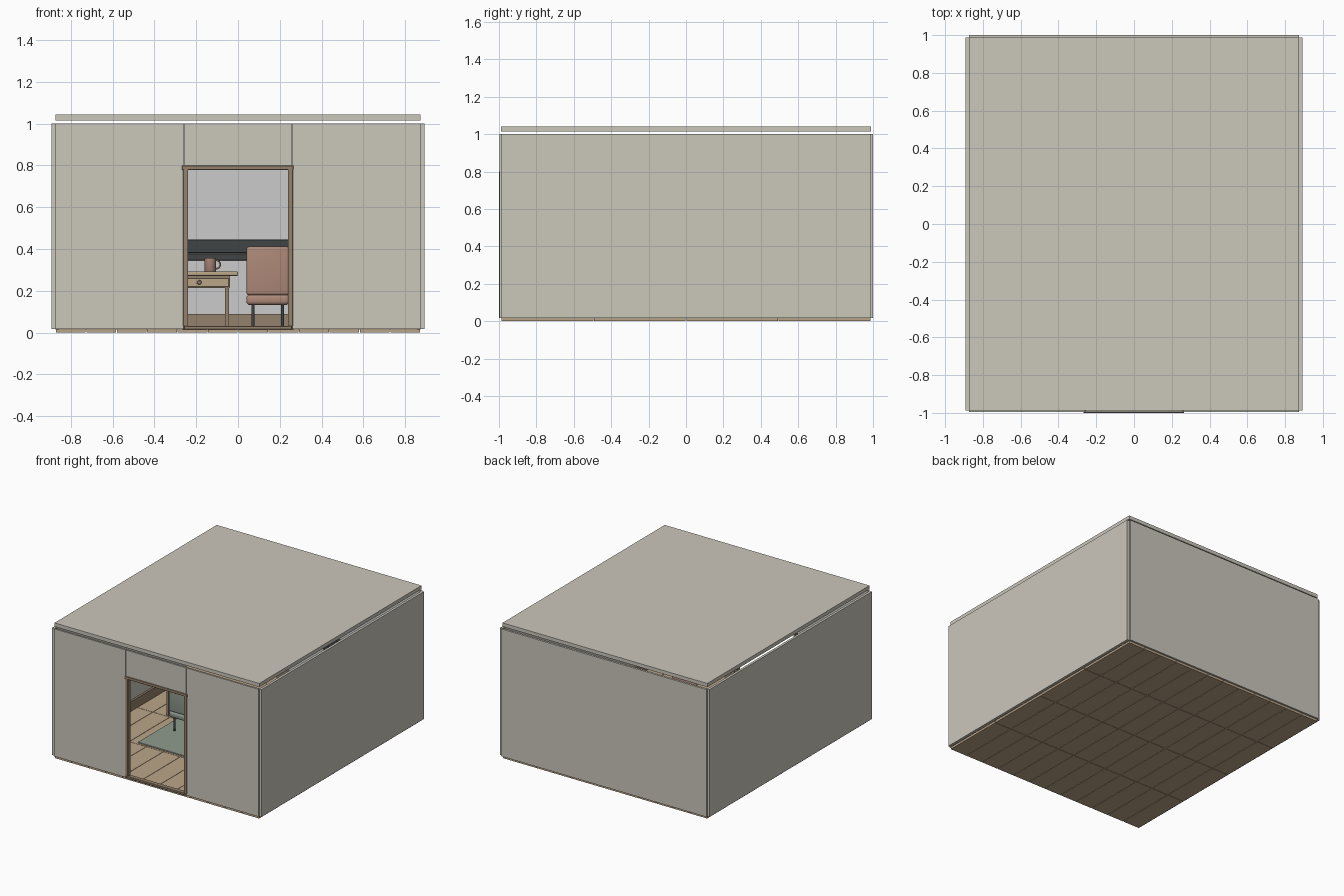
import bpy, bmesh, math

if "Cube" in bpy.data.objects:
    bpy.data.objects.remove(bpy.data.objects["Cube"])


def mat(name, r, g, b):
    m = bpy.data.materials.new(name)
    m.diffuse_color = (r, g, b, 1)
    m.use_nodes = True
    m.node_tree.nodes["Principled BSDF"].inputs["Base Color"].default_value = m.diffuse_color
    return m


PLASTER = mat("plaster", .60, .57, .50)
WHITE = mat("white_paint", .95, .95, .94)
OAK = mat("oak", .50, .38, .25)
TRIM = mat("trim_wood", .30, .22, .15)
SLATE = mat("slate", .05, .06, .06)
SAGE = mat("sage", .28, .33, .27)
CLAY = mat("clay", .42, .25, .19)


def finish(name, bm, m, smooth=False):
    """Turn a bmesh into a named object; smooth keeps sharp corners."""
    if smooth:
        for f in bm.faces:
            f.smooth = True
        for e in bm.edges:
            e.smooth = e.calc_face_angle(0) < math.radians(35)
    me = bpy.data.meshes.new(name)
    bm.to_mesh(me)
    bm.free()
    me.materials.append(m)
    o = bpy.data.objects.new(name, me)
    bpy.context.collection.objects.link(o)
    return o


def box(name, x, y, z, m, bevel=0, seg=1):
    """Box from (min, max) pairs, optionally with rounded edges."""
    bm = bmesh.new()
    bmesh.ops.create_cube(bm, size=1)
    for v in bm.verts:
        v.co = [(a + b) / 2 + c * (b - a) for c, (a, b) in zip(v.co, (x, y, z))]
    if bevel:
        bmesh.ops.bevel(bm, geom=bm.edges[:], offset=bevel, segments=seg,
                        profile=.5, affect='EDGES')
    return finish(name, bm, m, seg > 1)


def lathe(name, loc, profile, m, rot=(0, 0, 0), n=24):
    """Solid of revolution about z from (radius, height) points, ends capped."""
    bm = bmesh.new()
    rings = [[bm.verts.new((r * math.cos(math.tau * i / n), r * math.sin(math.tau * i / n), h))
              for i in range(n)] for r, h in profile]
    for a, b in zip(rings, rings[1:]):
        for i in range(n):
            j = (i + 1) % n
            bm.faces.new((a[i], a[j], b[j], b[i]))
    bm.faces.new(rings[0][::-1])
    bm.faces.new(rings[-1])
    bm.normal_update()
    o = finish(name, bm, m, True)
    o.location, o.rotation_euler = loc, rot
    return o


# Floor planks running front to back
COLS, ROWS = 12, 4
pw, pl, gap = 1.744 / COLS, 1.976 / ROWS, .0015
for i in range(COLS):
    for j in range(ROWS):
        x, y = -.872 + i * pw, -.988 + j * pl
        box("floor_plank", (x + gap, x + pw - gap), (y + gap, y + pl - gap), (0, .016), OAK)

# Side walls, front wall panels, skirting and door jambs, mirrored
for s, side in ((-1, "left"), (1, "right")):
    box(side + "_wall", sorted((s * .873, s * .892)), (-.988, .988), (.018, 1), PLASTER)
    box(side + "_front_wall", sorted((s * .26, s * .873)), (-.996, -.982), (.018, 1), PLASTER)
    box(side + "_skirting", sorted((s * .858, s * .873)), (-.97, .985), (.016, .09), TRIM)
    box(side + "_front_skirting", sorted((s * .265, s * .858)), (-.982, -.97), (.016, .09), TRIM)
    box(side + "_door_jamb", sorted((s * .238, s * .262)), (-1, -.965), (.03, .785), TRIM, .002)

# Back wall, wall over the door, ceiling slab
box("back_wall", (-.873, .873), (.986, 1), (.018, 1), PLASTER)
box("back_wall_lining", (-.87, .87), (.982, .987), (.02, .999), WHITE)
box("door_lintel_wall", (-.256, .256), (-.996, -.982), (.80, 1), PLASTER)
box("ceiling", (-.873, .873), (-.988, .988), (1.014, 1.042), PLASTER)

# Door head and threshold
box("door_head", (-.268, .265), (-1, -.965), (.778, .80), TRIM, .002)
box("threshold", (-.258, .258), (-1, -.965), (.016, .032), TRIM, .002)

# Back wall skirting and dark rail
box("back_skirting", (-.858, .858), (.968, .984), (.016, .09), TRIM)
box("back_rail", (-.86, .86), (.95, .983), (.38, .445), SLATE, .003)
box("back_rail_ledge", (-.86, .86), (.955, .983), (.345, .378), SLATE, .003)

# Rug
box("rug", (-.52, .52), (-.48, .45), (.016, .024), SAGE, .003)

# Desk with two drawers
box("desk_top", (-.635, 0), (-.02, .36), (.272, .292), OAK, .005, 3)
box("desk_apron", (-.61, -.038), (.005, .335), (.213, .272), OAK)
for x0 in (-.605, -.32):
    box("drawer_front", (x0, x0 + .277), (-.006, .006), (.218, .262), OAK, .003)
    lathe("drawer_knob", (x0 + .135, -.005, .24), [(.006, 0), (.011, .008), (.008, .016)],
          TRIM, (math.pi / 2, 0, 0), 16)
for x in (-.605, -.052):
    for y in (.013, .325):
        box("desk_leg", (x - .009, x + .009), (y - .009, y + .009), (.02, .215), TRIM)

# Mug with handle
lathe("mug", (-.133, .12, .292),
      [(.026, 0), (.028, .003), (.028, .066), (.024, .066), (.024, .006)], CLAY, n=28)
curve = bpy.data.curves.new("mug_handle", 'CURVE')
curve.dimensions = '3D'
curve.bevel_depth, curve.bevel_resolution = .004, 2
path = curve.splines.new('POLY')
path.points.add(12)
for k, p in enumerate(path.points):
    a = math.radians(-105 + 210 * k / 12)
    p.co = (-.105 + .02 * math.cos(a), .12, .326 + .02 * math.sin(a), 1)
curve.materials.append(CLAY)
bpy.context.collection.objects.link(bpy.data.objects.new("mug_handle", curve))


# Padded chairs with their backs to the door
def chair(name, x, y, m, w=.205, d=.22):
    box(name + "_seat", (x, x + w), (y, y + d), (.132, .182), m, .018, 4)
    box(name + "_back", (x, x + w), (y, y + .04), (.178, .412), m, .015, 4)
    for lx in (x + .032, x + w - .032):
        for ly in (y + .03, y + d - .03):
            lathe(name + "_leg", (lx, ly, .022), [(.007, 0), (.008, .115)], SLATE, n=12)


chair("left_chair", -.448, -.21, SAGE)
chair("right_chair", .04, -.21, CLAY)
